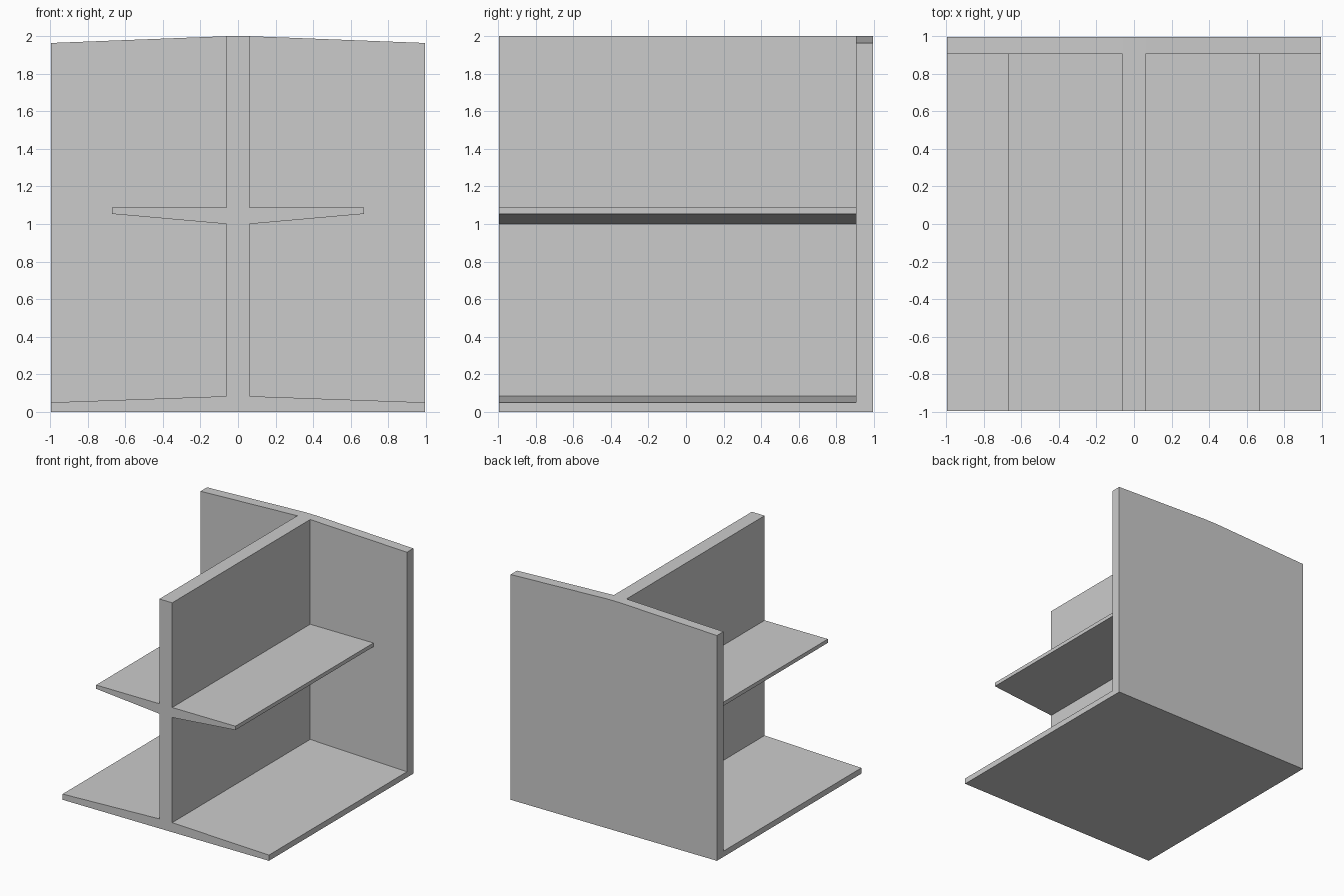
import bpy, bmesh

if "Cube" in bpy.data.objects:
    bpy.data.objects.remove(bpy.data.objects["Cube"])

def prism(name, half, y0, y1):
    """Mirror a right-hand x/z outline across x = 0 and extrude it along y."""
    outline = half + [(-x, z) for x, z in reversed(half)]
    bm = bmesh.new()
    face = bm.faces.new([bm.verts.new((x, y0, z)) for x, z in outline])
    ext = bmesh.ops.extrude_face_region(bm, geom=[face])
    verts = [g for g in ext["geom"] if isinstance(g, bmesh.types.BMVert)]
    bmesh.ops.translate(bm, verts=verts, vec=(0, y1 - y0, 0))
    bmesh.ops.recalc_face_normals(bm, faces=bm.faces)
    mesh = bpy.data.meshes.new(name)
    bm.to_mesh(mesh)
    bm.free()
    obj = bpy.data.objects.new(name, mesh)
    bpy.context.collection.objects.link(obj)
    return obj

W, D, T = 0.995, 0.995, 0.062   # half width, half depth, half divider thickness

# Tapered base, central divider and two tapered shelves in one section
stand = prism("divided_stand", [
    (W, 0), (W, 0.05), (T, 0.083), (T, 1.0), (0.672, 1.054),
    (0.672, 1.087), (T, 1.087), (T, 2.0)], -D, 0.95)

# Back panel with a slightly peaked top
back = prism("back_panel", [(W, 0), (W, 1.964), (T, 2.0)], 0.906, D)

# Fuse the panel to the stand so no inner faces remain
fuse = stand.modifiers.new("fuse_back", "BOOLEAN")
fuse.operation = "UNION"
fuse.solver = "EXACT"
fuse.object = back
bpy.context.view_layer.objects.active = stand
bpy.ops.object.modifier_apply(modifier=fuse.name)
bpy.data.objects.remove(back)
